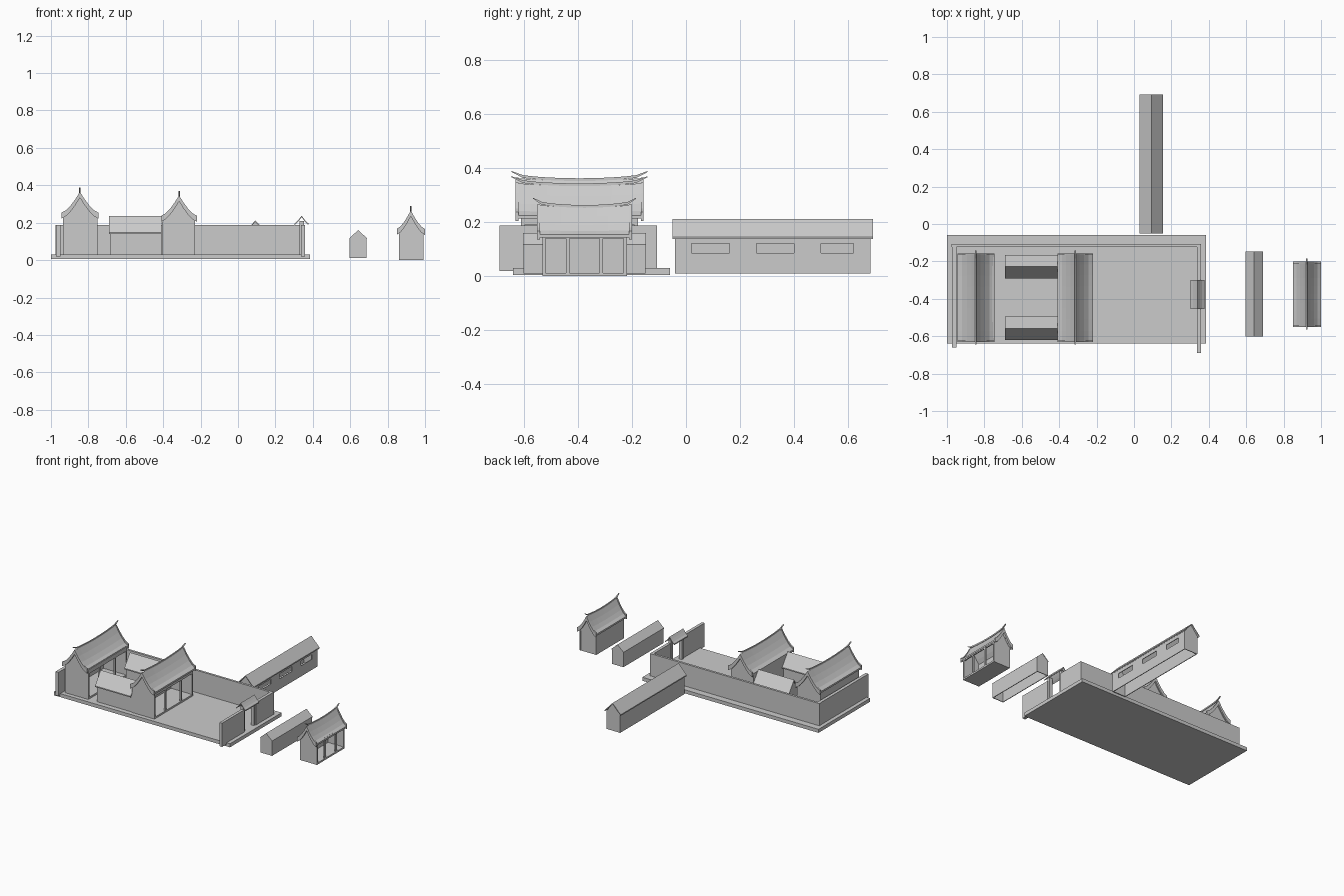
import bpy, bmesh, math

if "Cube" in bpy.data.objects:
    bpy.data.objects.remove(bpy.data.objects["Cube"])

grey = bpy.data.materials.new("plaster_grey")
grey.diffuse_color = (0.6, 0.6, 0.6, 1)
grey.use_nodes = True
grey.node_tree.nodes["Principled BSDF"].inputs["Base Color"].default_value = grey.diffuse_color


def finish(name, bm):
    bmesh.ops.recalc_face_normals(bm, faces=bm.faces)
    me = bpy.data.meshes.new(name)
    bm.to_mesh(me)
    bm.free()
    me.materials.append(grey)
    ob = bpy.data.objects.new(name, me)
    bpy.context.collection.objects.link(ob)
    return ob


def box(name, x0, x1, y0, y1, z0, z1):
    bm = bmesh.new()
    bmesh.ops.create_cube(bm, size=1)
    for v in bm.verts:
        v.co = ((x0 + x1) / 2 + v.co.x * (x1 - x0),
                (y0 + y1) / 2 + v.co.y * (y1 - y0),
                (z0 + z1) / 2 + v.co.z * (z1 - z0))
    return finish(name, bm)


def loft(name, rings):
    """Closed solid through a row of matching cross-sections."""
    bm = bmesh.new()
    rows = [[bm.verts.new(p) for p in r] for r in rings]
    n = len(rows[0])
    for a, b in zip(rows, rows[1:]):
        for i in range(n):
            j = (i + 1) % n
            bm.faces.new((a[i], a[j], b[j], b[i]))
    bm.faces.new(rows[0])
    bm.faces.new(rows[-1])
    return finish(name, bm)


def roof_line(cx, hw, eave, ridge, power, steps):
    """Roof slope from left eave over the ridge to the right eave."""
    pts = []
    for i in range(-steps, steps + 1):
        u = i / steps
        pts.append((cx + hw * u, eave + (ridge - eave) * (1 - abs(u)) ** power))
    return pts


def roof(name, line, y0, y1, thick, lift=0.0, stations=1):
    """Roof skin along y; the ridge rises toward both ends by lift."""
    rings = []
    mid = len(line) // 2
    for k in range(stations + 1):
        t = k / stations
        rise = lift * (2 * t - 1) ** 2
        sec = [(x, z + rise * (1 - abs(i - mid) / mid)) for i, (x, z) in enumerate(line)]
        ring = sec + [(x, z - thick) for x, z in reversed(sec)]
        rings.append([(x, y0 + (y1 - y0) * t, z) for x, z in ring])
    return loft(name, rings)


def gable(name, line, x0, x1, y0, y1, floor, drop):
    """Gable wall under a roof line."""
    top = [(min(max(x, x0), x1), z - drop) for x, z in line]
    ring = [(x0, floor)] + top + [(x1, floor)]
    return loft(name, [[(x, y, z) for x, z in ring] for y in (y0, y1)])


def hall(name, cx, hw, body, y0, y1, floor, eave, ridge, lintel, tip):
    """Open-fronted hall: curved roof, raised ridge bar, posts on the +x side."""
    x0, x1 = body
    b0, b1 = y0 + 0.02, y1 - 0.02
    w = 0.008
    line = roof_line(cx, hw, eave, ridge, 1.5, 4)
    roof(name + "_roof", line, y0, y1, 0.012, 0.01, 8)
    for s, y in (("front", y0), ("back", y1 - 0.01)):
        barge = [(x, z + 0.012) for x, z in line]
        roof(name + "_barge_" + s, barge, y, y + 0.01, 0.032)
    # ridge bar with upturned ends
    rings = []
    r0, r1 = y0 - 0.015, y1 + 0.015
    for k in range(13):
        t = 2 * k / 12 - 1
        z = ridge + 0.004 + tip * (0.5 * t * t + 0.5 * abs(t) ** 14)
        h = 0.005 if abs(t) < 0.99 else 0.002
        y = r0 + (r1 - r0) * k / 12
        rings.append([(cx + a * 0.004, y, z + b * h)
                      for a, b in ((-1, -1), (1, -1), (1, 1), (-1, 1))])
    loft(name + "_ridge", rings)
    # walls and floor
    gable(name + "_gable_front", line, x0, x1, b0, b0 + w, floor, 0.008)
    gable(name + "_gable_back", line, x0, x1, b1 - w, b1, floor, 0.008)
    box(name + "_rear_wall", x0, x0 + w, b0, b1, floor, eave)
    box(name + "_floor", x0, x1, b0, b1, floor, floor + 0.012)
    # open side
    box(name + "_lintel", x1 - w, x1, b0, b1, lintel, eave + 0.005)
    span = b1 - b0
    for i, f in enumerate((0.015, 0.3, 0.7, 0.985)):
        c = b0 + span * f
        box(f"{name}_post_{i}", x1 - 0.011, x1, c - 0.006, c + 0.006, floor, lintel)


# courtyard platform and boundary walls
box("platform", -1, 0.385, -0.64, -0.06, 0.005, 0.03)
box("back_wall", -0.975, 0.358, -0.123, -0.107, 0.02, 0.188)
box("left_wall", -0.973, -0.95, -0.66, -0.107, 0.02, 0.188)
box("right_wall_front", 0.337, 0.358, -0.69, -0.44, 0.02, 0.188)
box("right_wall_back", 0.337, 0.358, -0.31, -0.107, 0.02, 0.188)

# gate in the right wall
roof("gate_roof", roof_line(0.34, 0.037, 0.196, 0.238, 1.3, 3), -0.455, -0.30, 0.008)
for i, y in enumerate((-0.435, -0.315)):
    box(f"gate_post_{i}", 0.33, 0.352, y - 0.01, y + 0.01, 0.03, 0.21)

# two main halls and the detached pavilion
hall("rear_hall", -0.845, 0.098, (-0.935, -0.75), -0.63, -0.157, 0.03, 0.242, 0.353, 0.21, 0.03)
hall("middle_hall", -0.315, 0.095, (-0.405, -0.23), -0.63, -0.157, 0.03, 0.225, 0.334, 0.19, 0.03)
hall("pavilion", 0.924, 0.075, (0.86, 0.992), -0.55, -0.20, 0.0, 0.155, 0.254, 0.14, 0.03)

# side rooms between the halls, ridges along x
for name, y0, y1 in (("north_room", -0.292, -0.165), ("south_room", -0.62, -0.495)):
    c = (y0 + y1) / 2
    box(name + "_walls", -0.685, -0.41, y0 + 0.015, y1 - 0.015, 0.03, 0.15)
    for part, pts in (
        ("roof", [(y0, 0.147), (c, 0.235), (y1, 0.147), (y1, 0.139), (c, 0.225), (y0, 0.139)]),
        ("gables", [(y0 + 0.015, 0.148), (c, 0.226), (y1 - 0.015, 0.148)]),
    ):
        e = 0.69 if part == "roof" else 0.685
        loft(f"{name}_{part}", [[(x, y, z) for y, z in pts] for x in (-e, -0.41)])


def shed(name, x0, x1, y0, y1, eave, ridge, over, thick, windows=()):
    """Plain gabled shed, open underneath, with slot windows on the +x side."""
    c, w = (x0 + x1) / 2, 0.005
    hw = (x1 - x0) / 2 + over
    line = [(c - hw, eave), (c, ridge), (c + hw, eave)]
    roof(name + "_roof", line, y0 - over, y1 + over, thick)
    gable(name + "_gable_front", line, x0, x1, y0, y0 + w, 0.01, thick / 2)
    gable(name + "_gable_back", line, x0, x1, y1 - w, y1, 0.01, thick / 2)
    box(name + "_left_wall", x0, x0 + w, y0, y1, 0.01, eave)
    if not windows:
        box(name + "_right_wall", x1 - w, x1, y0, y1, 0.01, eave)
        return
    lo, hi = 0.085, 0.12
    box(name + "_wall_low", x1 - w, x1, y0, y1, 0.01, lo)
    box(name + "_wall_high", x1 - w, x1, y0, y1, hi, eave)
    edges = [y0] + [e for win in windows for e in win] + [y1]
    for i in range(0, len(edges), 2):
        box(f"{name}_pier_{i // 2}", x1 - w, x1, edges[i], edges[i + 1], lo, hi)


shed("long_house", 0.04, 0.146, -0.04, 0.682, 0.145, 0.212, 0.01, 0.008,
     ((0.02, 0.16), (0.26, 0.40), (0.50, 0.62)))
shed("small_house", 0.597, 0.688, -0.60, -0.15, 0.117, 0.16, 0.002, 0.005)
